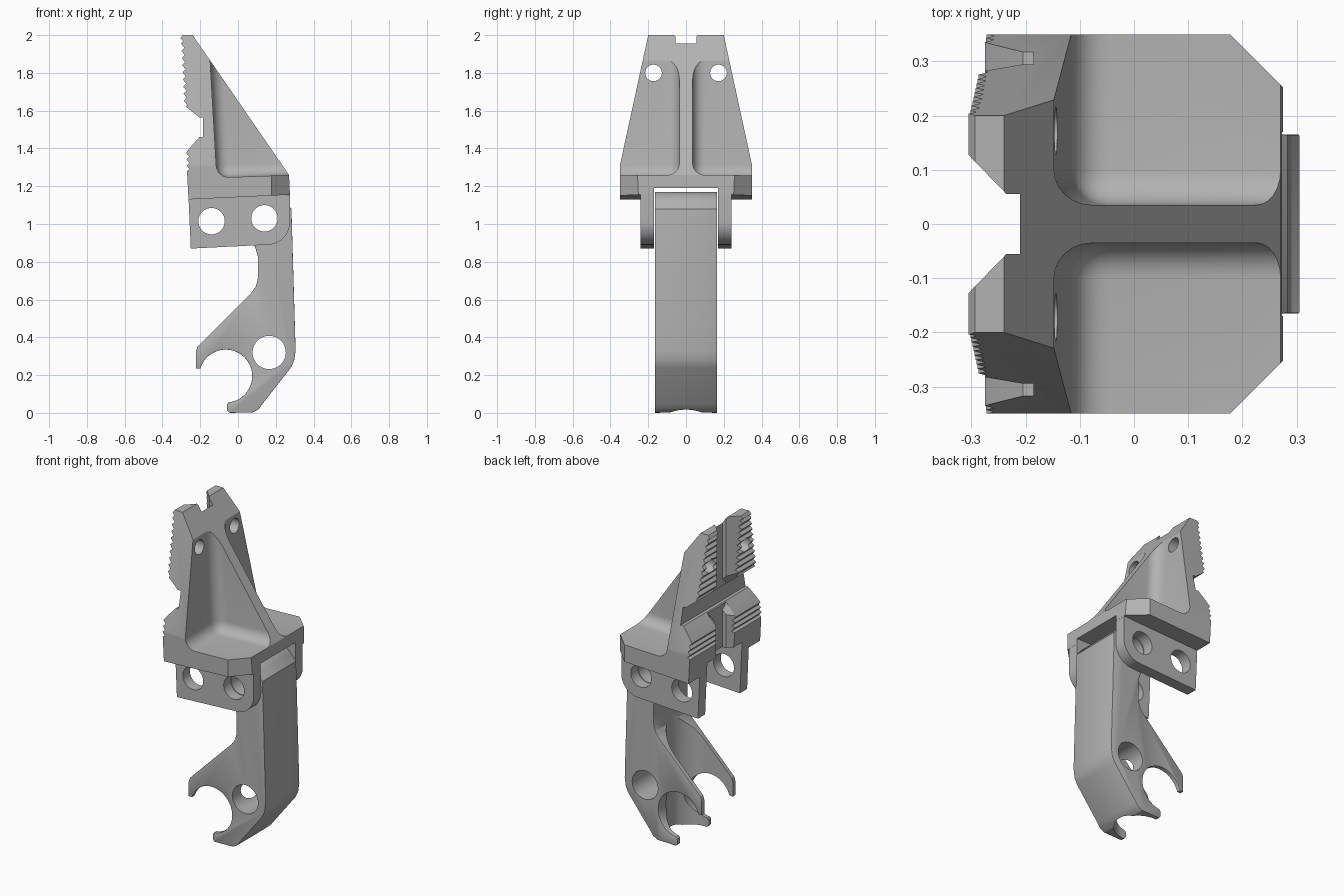
import bpy, bmesh, math
from mathutils import Vector

cube = bpy.data.objects.get("Cube")
if cube:
    bpy.data.objects.remove(cube)

grey = bpy.data.materials.new("plain_grey")
grey.use_nodes = True
COLOUR = (0.45, 0.45, 0.45, 1)
grey.diffuse_color = COLOUR
grey.node_tree.nodes["Principled BSDF"].inputs["Base Color"].default_value = COLOUR


def prism(name, pts, axis, lo, hi):
    """Extrude a 2D outline along one axis."""
    place = {"x": lambda p, t: (t, p[0], p[1]),
             "y": lambda p, t: (p[0], t, p[1]),
             "z": lambda p, t: (p[0], p[1], t)}[axis]
    bm = bmesh.new()
    a = [bm.verts.new(place(p, lo)) for p in pts]
    b = [bm.verts.new(place(p, hi)) for p in pts]
    bm.faces.new(a)
    bm.faces.new(b[::-1])
    for i in range(len(pts)):
        j = (i + 1) % len(pts)
        bm.faces.new((a[j], a[i], b[i], b[j]))
    bmesh.ops.recalc_face_normals(bm, faces=bm.faces)
    me = bpy.data.meshes.new(name)
    bm.to_mesh(me)
    bm.free()
    me.materials.append(grey)
    ob = bpy.data.objects.new(name, me)
    bpy.context.collection.objects.link(ob)
    return ob


def arc(cx, cy, r, start, end, n=24):
    steps = [math.radians(start + (end - start) * i / n) for i in range(n + 1)]
    return [(cx + r * math.cos(t), cy + r * math.sin(t)) for t in steps]


def circle(cx, cy, r, n=40):
    return arc(cx, cy, r, 0, 360, n)[:-1]


def apply(ob, mod):
    bpy.ops.object.select_all(action="DESELECT")
    bpy.context.view_layer.objects.active = ob
    ob.select_set(True)
    bpy.ops.object.modifier_apply(modifier=mod.name)


def combine(ob, other, operation="DIFFERENCE"):
    mod = ob.modifiers.new("combine", "BOOLEAN")
    mod.operation, mod.solver, mod.object = operation, "EXACT", other
    apply(ob, mod)
    bpy.data.objects.remove(other)


def bevel(ob, width, segments, angle=30):
    mod = ob.modifiers.new("bevel", "BEVEL")
    mod.width, mod.segments = width, segments
    mod.limit_method, mod.angle_limit = "ANGLE", math.radians(angle)
    apply(ob, mod)


def smooth(ob):
    bpy.ops.object.select_all(action="DESELECT")
    bpy.context.view_layer.objects.active = ob
    ob.select_set(True)
    bpy.ops.object.shade_smooth_by_angle(angle=math.radians(25))


def teeth(z0, z1, x0, x1, count, depth):
    """Sawtooth edge running upward."""
    out = []
    for i in range(count):
        x = x0 + (x1 - x0) * i / count
        z = z0 + (z1 - z0) * i / count
        out += [(x + depth, z), (x, z + (z1 - z0) / count * 0.6)]
    return out


# Jaw bracket: toothed side profile trimmed to a tapering width
side = [(-0.262, 1.13), (-0.27, 1.28)]
side += teeth(1.29, 1.39, -0.272, -0.276, 3, 0.016)
side += [(-0.262, 1.395), (-0.205, 1.46), (-0.185, 1.46), (-0.185, 1.565), (-0.205, 1.565), (-0.275, 1.62)]
side += teeth(1.63, 1.97, -0.287, -0.304, 9, 0.018)
side += [(-0.29, 1.97), (-0.305, 1.982), (-0.293, 2.0), (-0.24, 2.0), (0.27, 1.26), (0.275, 1.155)]
bracket = prism("jaw_bracket", side, "y", -0.5, 0.5)
half = [(0.35, 1.0), (0.35, 1.31), (0.2, 2.0), (0.195, 2.1)]
combine(bracket, prism("taper", half + [(-y, z) for y, z in half[::-1]], "x", -1, 1), "INTERSECT")

# Pivot ears, separated later by the lever slot
ears = [(-0.25, 0.87), (0.15, 0.89)] + arc(0.155, 1.01, 0.12, -80, 0, 12) + [(0.274, 1.165), (-0.262, 1.14)]
combine(bracket, prism("ears", ears, "y", -0.24, 0.24), "UNION")
combine(bracket, prism("lever_slot", [(-0.17, 0.7), (0.17, 0.7), (0.17, 1.19), (-0.17, 1.19)], "x", -1, 1))
for x, z in ((-0.14, 1.015), (0.14, 1.03)):
    combine(bracket, prism("ear_hole", circle(x, z, 0.07), "y", -1, 1))

# Rounded pockets either side of the web, clipped corners and screw holes
for s in (-1, 1):
    pocket = prism("pocket", [(-0.165, 2.3), (-0.148, 1.87), (-0.112, 1.245), (0.7, 1.275), (0.7, 2.3)],
                   "y", *sorted((s * 0.035, s * 0.8)))
    bevel(pocket, 0.065, 6)
    combine(bracket, pocket)
    combine(bracket, prism("corner", [(0.175, s * 0.352), (0.4, s * 0.127), (0.4, s * 0.6), (0.175, s * 0.6)],
                           "z", 1.0, 1.5))
    combine(bracket, prism("screw_hole", circle(s * 0.172, 1.8, 0.044), "x", -1, 1))

# Flared vertical groove and round central recess in the gripping face
groove = [(-0.4, 0.225), (-0.235, 0.055), (-0.21, 0.055)]
combine(bracket, prism("groove", groove + [(x, -y) for x, y in groove[::-1]], "z", 0.5, 2.5))
recess = prism("recess", circle(0, 1.515, 0.11), "x", -0.4, -0.21)
for v in recess.data.vertices:
    if v.co.x < -0.3:
        v.co.y *= 2.4
        v.co.z = 1.515 + (v.co.z - 1.515) * 2.4
combine(bracket, recess)
smooth(bracket)

# Lever: rounded pivot head, stem and open hook
hook = [(-0.223, 0.325), (-0.223, 0.235), (-0.2, 0.235)]
hook += arc(-0.065, 0.195, 0.14, 163, -84, 40)
hook += [(-0.058, 0.045), (-0.058, 0.02), (-0.045, 0.005), (0.08, 0.008), (0.11, 0.025), (0.13, 0.048)]
hook += [(0.28, 0.24), (0.297, 0.275), (0.305, 0.33), (0.283, 1.08)]
hook += arc(0.14, 1.03, 0.14, 40, 185)
hook += [(0.09, 0.88), (0.105, 0.83), (0.105, 0.71), (0.095, 0.67), (0.07, 0.635), (-0.215, 0.35)]
lever = prism("hook_lever", hook, "y", -0.165, 0.165)
bevel(lever, 0.006, 2, 60)
for x, z, r in ((0.165, 0.32, 0.088), (0.14, 1.03, 0.07)):
    combine(lever, prism("lever_hole", circle(x, z, r), "y", -1, 1))

# Round-ended slot that splits the hook into two cheeks
slot = arc(-0.035, 0, 0.14, -90, 90) + [(-0.5, 0.14), (-0.5, -0.14)]
combine(lever, prism("hook_slot", slot, "z", -0.5, 0.78))
smooth(lever)

# Rest the model on the ground
low = min(v.co.z for v in lever.data.vertices)
for v in lever.data.vertices:
    if v.co.z < 0.03:
        v.co.z -= low
